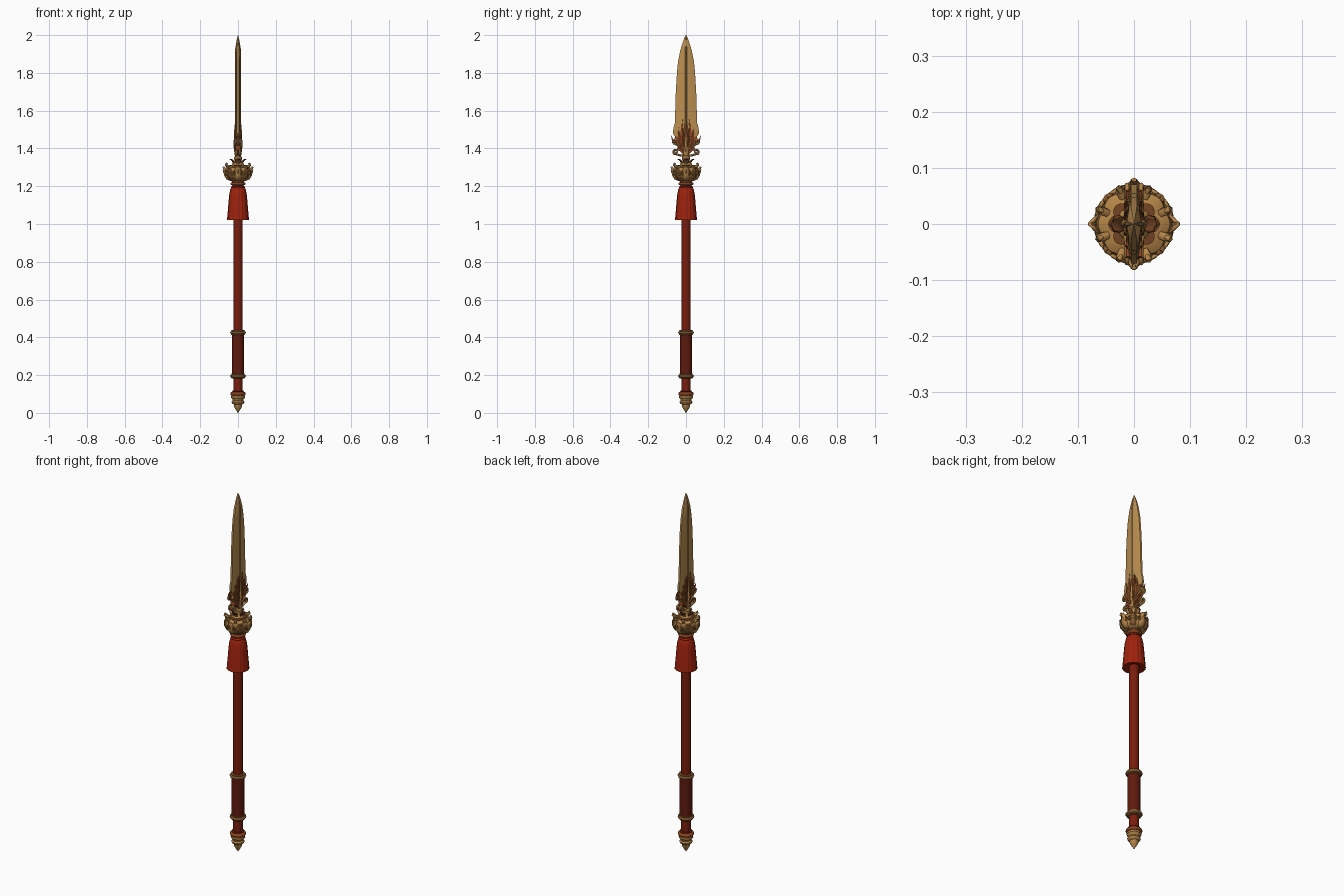
import bpy, bmesh, math
from math import sin, cos, pi, tau
from mathutils import Vector

if "Cube" in bpy.data.objects:
    bpy.data.objects.remove(bpy.data.objects["Cube"])


def mat(name, rgb):
    m = bpy.data.materials.new(name)
    m.diffuse_color = (*rgb, 1)
    m.use_nodes = True
    m.node_tree.nodes["Principled BSDF"].inputs["Base Color"].default_value = m.diffuse_color
    return m


STEEL = mat("pale gold blade", (0.50, 0.275, 0.08))
RIB = mat("grey bronze rib", (0.36, 0.22, 0.085))
GOLD = mat("gold", (0.46, 0.235, 0.065))
BRONZE = mat("dark bronze", (0.23, 0.10, 0.027))
COPPER = mat("copper red", (0.25, 0.055, 0.013))
BROWN = mat("chestnut brown", (0.17, 0.058, 0.017))
SHAFT = mat("red lacquer", (0.19, 0.0125, 0.004))
GRIP = mat("dark red leather", (0.115, 0.0105, 0.004))
TASSEL = mat("red tassel", (0.34, 0.016, 0.004))


def finish(name, bm, mats, angle=40):
    bmesh.ops.recalc_face_normals(bm, faces=bm.faces)
    me = bpy.data.meshes.new(name)
    bm.to_mesh(me)
    bm.free()
    ob = bpy.data.objects.new(name, me)
    bpy.context.collection.objects.link(ob)
    for m in mats:
        me.materials.append(m)
    bpy.ops.object.select_all(action='DESELECT')
    ob.select_set(True)
    bpy.context.view_layer.objects.active = ob
    bpy.ops.object.shade_smooth_by_angle(angle=math.radians(angle))
    return ob


def loft(bm, rings):
    vs = [[bm.verts.new(p) for p in r] for r in rings]
    n = len(vs[0])
    for a, b in zip(vs, vs[1:]):
        for i in range(n):
            j = (i + 1) % n
            bm.faces.new((a[i], a[j], b[j], b[i]))
    bm.faces.new(vs[0][::-1])
    bm.faces.new(vs[-1])


def lathe(name, prof, m, segs=32, lobes=0, depth=0.0):
    """Turned part; lobes and depth add pleats or scallops."""
    bm = bmesh.new()
    rings = []
    for r, z in prof:
        ring = []
        for i in range(segs):
            t = tau * i / segs
            k = r * (1 - depth * (1 - abs(cos(lobes * t / 2))))
            ring.append((k * cos(t), k * sin(t), z))
        rings.append(ring)
    loft(bm, rings)
    return finish(name, bm, [m])


def collar(name, z, r, h, m):
    """Rounded ring."""
    prof = [(r * 0.6, z - h)] + [(r - h * (1 - cos(a)), z + h * sin(a))
            for a in [pi * (i / 8 - 0.5) for i in range(9)]] + [(r * 0.6, z + h)]
    return lathe(name, prof, m)


def tube(name, pts, radii, m):
    """Tapered solid bent rod through points."""
    pts = [Vector(p) for p in pts]
    bm = bmesh.new()
    rings, side = [], None
    for i, p in enumerate(pts):
        d = (pts[min(i + 1, len(pts) - 1)] - pts[max(i - 1, 0)]).normalized()
        if side is None:
            side = d.orthogonal()
        side = (side - d * side.dot(d)).normalized()
        up = d.cross(side)
        rings.append([p + radii[i] * (side * cos(tau * k / 6) + up * sin(tau * k / 6)) for k in range(6)])
    loft(bm, rings)
    return finish(name, bm, [m], 60)


def spiral(cy, cz, r, start, turns, n=16):
    """2D scroll, wound inwards."""
    return [(cy + r * (1 - 0.8 * i / n) * cos(start + tau * turns * i / n),
             cz + r * (1 - 0.8 * i / n) * sin(start + tau * turns * i / n)) for i in range(n + 1)]


def petal(name, path, width, ang, m):
    """Cupped petal following an (r, z) path at an angle around the shaft."""
    bm = bmesh.new()
    grid = []
    n = len(path) - 1
    for i, (r, z) in enumerate(path):
        w = width * (0.55 + 0.45 * sin(pi * min(1, i / n * 1.3))) if i < n else width * 0.12
        row = []
        for k in range(-3, 4):
            u = k / 3
            t = ang + u * w
            row.append(bm.verts.new((r * (1 - 0.10 * u * u) * cos(t), r * (1 - 0.10 * u * u) * sin(t), z)))
        grid.append(row)
    for a, b in zip(grid, grid[1:]):
        for k in range(6):
            bm.faces.new((a[k], a[k + 1], b[k + 1], b[k]))
    ob = finish(name, bm, [m], 50)
    s = ob.modifiers.new("thickness", 'SOLIDIFY')
    s.thickness = 0.005
    return ob


# Butt cap
lathe("butt_spike", [(0.001, 0), (0.012, 0.017), (0.021, 0.034), (0.022, 0.046), (0.015, 0.05)], GOLD, 16)
lathe("butt_cup", [(0.02, 0.042), (0.031, 0.05), (0.034, 0.058), (0.028, 0.066), (0.03, 0.072),
                   (0.037, 0.08), (0.036, 0.09), (0.025, 0.094)], GOLD, 48, 12, 0.06)
collar("butt_ring", 0.101, 0.041, 0.010, COPPER)
collar("butt_lip", 0.115, 0.031, 0.004, SHAFT)

# Shaft and grip
lathe("shaft", [(0.025, 0.09), (0.025, 1.22)], SHAFT, 24)
lathe("grip", [(0.026, 0.195), (0.032, 0.2), (0.032, 0.42), (0.026, 0.425)], GRIP, 32)
for nm, z in (("lower", 0.195), ("upper", 0.425)):
    collar(nm + "_grip_ring", z, 0.042, 0.007, BRONZE)
    for s in (-1, 1):
        collar(nm + "_grip_bead", z + s * 0.009, 0.036, 0.004, BRONZE)

# Tassel
lathe("tassel", [(0.03, 1.2), (0.036, 1.193), (0.041, 1.182), (0.046, 1.16), (0.049, 1.13), (0.053, 1.08),
                 (0.057, 1.035), (0.058, 1.022), (0.05, 1.02), (0.026, 1.03)], TASSEL, 128, 16, 0.045)
collar("tassel_cord", 1.195, 0.037, 0.005, TASSEL)

# Neck below the guard
collar("neck_ring", 1.213, 0.040, 0.008, COPPER)
lathe("neck", [(0.03, 1.2), (0.033, 1.225), (0.036, 1.235), (0.03, 1.25)], BROWN)

# Lotus guard
lathe("guard_core", [(0.034, 1.228), (0.054, 1.24), (0.064, 1.255), (0.067, 1.28), (0.064, 1.298),
                     (0.05, 1.306), (0.035, 1.308), (0.02, 1.33)], GOLD, 64, 8, 0.09)
lathe("guard_rosette", [(0.03, 1.3), (0.046, 1.306), (0.046, 1.311), (0.02, 1.314)], BROWN, 64, 8, 0.16)
for i in range(8):
    a = tau * i / 8
    big = i % 2 == 0
    tip = 0.078 if big else 0.070
    petal("guard_petal", [(0.036, 1.232), (0.058, 1.24), (0.068, 1.258), (0.069, 1.278),
                          (0.073, 1.293), (tip, 1.303 if big else 1.297)], 0.30, a, GOLD if big else BRONZE)
    # curled scrolls lying on the guard wall
    for s in (-1, 1):
        pts, rr = spiral(0.013, 1.272, 0.012, -pi / 2, 1.4), 0.068
        tube("guard_scroll", [(rr * cos(a + s * y / rr), rr * sin(a + s * y / rr), z) for y, z in pts],
             [0.0042 - 0.0001 * k for k in range(len(pts))], BRONZE if big else GOLD)
    # small curls along the rim
    b = a + tau / 16
    tube("rim_curl", [(r * cos(b), r * sin(b), z) for r, z in
                      ((0.05, 1.302), (0.06, 1.306), (0.068, 1.312), (0.066, 1.321), (0.059, 1.319))],
         [0.007, 0.008, 0.007, 0.005, 0.002], GOLD)
for i in range(4):
    a = tau * i / 4
    c, s = cos(a), sin(a)
    tube("guard_spike", [(0.062 * c, 0.062 * s, 1.262), (0.073 * c, 0.073 * s, 1.272), (0.080 * c, 0.080 * s, 1.288)],
         [0.009, 0.006, 0.001], GOLD)
    petal("crown_petal", [(0.018, 1.305), (0.021, 1.322), (0.029, 1.337), (0.04, 1.345), (0.046, 1.341)],
          0.55, a, BROWN)
lathe("blade_socket", [(0.026, 1.31), (0.019, 1.335), (0.022, 1.35), (0.016, 1.36), (0.02, 1.375),
                       (0.015, 1.42), (0.01, 1.46)], GOLD, 24)

# Blade: ridged section lofted up the outline
outline = [(1.36, .015), (1.42, .03), (1.455, .052), (1.48, .070), (1.51, .066), (1.535, .059), (1.6, .057),
           (1.7, .054), (1.8, .048), (1.86, .042), (1.92, .030), (1.96, .018), (1.985, .009), (2.0, .001)]
bm = bmesh.new()
rings = []
for z, w in outline:
    k = min(1, w / 0.03)
    half = [(0.005 * k, -w), (0.010 * k, -0.72 * w), (0.013 * k, -0.005 * k), (0.016 * k, -0.003 * k),
            (0.016 * k, 0.003 * k), (0.013 * k, 0.005 * k), (0.010 * k, 0.72 * w), (0.005 * k, w)]
    rings.append([(x, y, z) for x, y in half] + [(-x, y, z) for x, y in half[::-1]])
loft(bm, rings)
for f in bm.faces:
    if abs(f.calc_center_median().y) < 0.0052 and len(f.verts) == 4 and abs(f.calc_center_median().x) > 0.004:
        f.material_index = 1
finish("blade", bm, [STEEL, RIB], 25)

# Red flame plate around the blade root
side = [(0.010, 1.36), (0.03, 1.385), (0.048, 1.39), (0.044, 1.415), (0.062, 1.44), (0.058, 1.465),
        (0.044, 1.46), (0.040, 1.50), (0.030, 1.48), (0.024, 1.53), (0.014, 1.50), (0.006, 1.54)]
bm = bmesh.new()
pts = side + [(-y, z) for y, z in side[::-1]]
f = bm.faces.new([bm.verts.new((-0.0145, y, z)) for y, z in pts])
ex = bmesh.ops.extrude_face_region(bm, geom=[f])
bmesh.ops.translate(bm, verts=[v for v in ex["geom"] if isinstance(v, bmesh.types.BMVert)], vec=(0.029, 0, 0))
finish("flame_plate", bm, [COPPER])

# Gold scrollwork over the plate, on both faces and both edges
for sx in (-1, 1):
    for sy in (-1, 1):
        def work(name, path, r0, r1, m, x=0.0145):
            n = len(path) - 1
            tube(name, [(sx * x, sy * y, z) for y, z in path],
                 [r0 + (r1 - r0) * i / n for i in range(n + 1)], m)
        work("lower_scroll", [(0.008, 1.365), (0.025, 1.362), (0.045, 1.368)] +
             spiral(0.055, 1.382, 0.014, -0.9, 1.2), 0.006, 0.003, GOLD, 0.009)
        work("upper_scroll", [(0.012, 1.39), (0.03, 1.405), (0.05, 1.42)] +
             spiral(0.056, 1.437, 0.015, -0.9, 1.2), 0.005, 0.003, GOLD, 0.0125)
        work("side_horn", [(0.055, 1.43), (0.070, 1.44), (0.074, 1.455), (0.079, 1.468)], 0.007, 0.001, GOLD, 0.005)
        work("outer_flame", [(0.022, 1.41), (0.036, 1.435), (0.032, 1.46), (0.040, 1.48), (0.038, 1.51)],
             0.004, 0.001, GOLD)
        work("inner_flame", [(0.008, 1.41), (0.017, 1.445), (0.013, 1.475), (0.020, 1.51), (0.016, 1.555)],
             0.0045, 0.001, BRONZE)
    tube("centre_flame", [(sx * 0.016, 0, z) for z in (1.38, 1.42, 1.46, 1.50, 1.53)],
         [0.005, 0.008, 0.006, 0.004, 0.001], GOLD)
